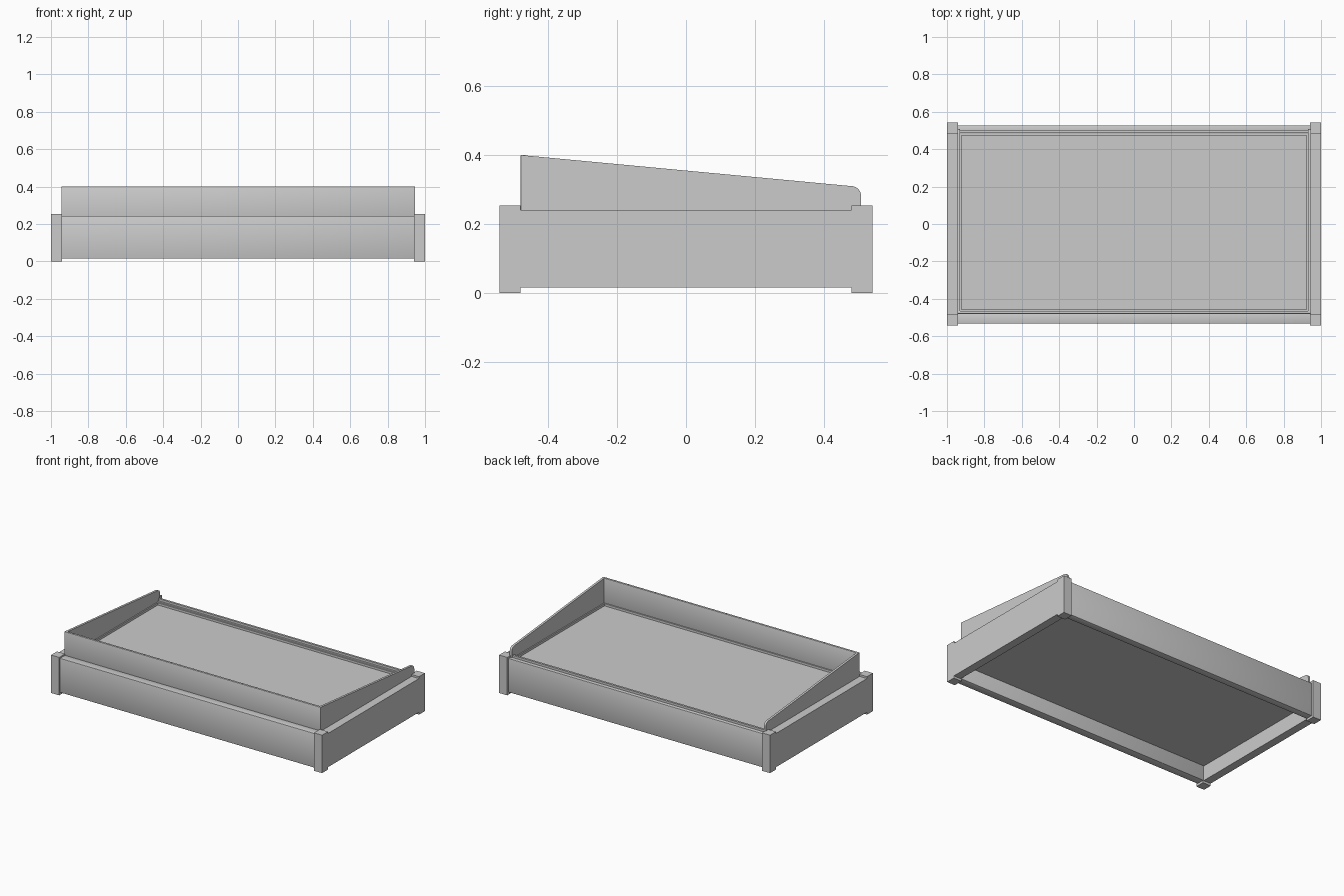
import bpy
import bmesh
from math import sin, cos, pi

cube = bpy.data.objects.get("Cube")
if cube:
    bpy.data.objects.remove(cube, do_unlink=True)

grey = bpy.data.materials.new("plain_grey")
grey.use_nodes = True
colour = (0.6, 0.6, 0.6, 1)
grey.diffuse_color = colour
grey.node_tree.nodes["Principled BSDF"].inputs["Base Color"].default_value = colour


def finish(name, bm, smooth=False):
    bmesh.ops.recalc_face_normals(bm, faces=bm.faces)
    for face in bm.faces:
        face.smooth = smooth
    mesh = bpy.data.meshes.new(name)
    bm.to_mesh(mesh)
    bm.free()
    mesh.materials.append(grey)
    obj = bpy.data.objects.new(name, mesh)
    bpy.context.collection.objects.link(obj)
    return obj


def box(name, xs, ys, zs, eased=False):
    """Box between limits; eased boxes get softly rounded edges."""
    bm = bmesh.new()
    bmesh.ops.create_cube(bm, size=1)
    for v in bm.verts:
        v.co = [lo + (c + 0.5) * (hi - lo) for c, (lo, hi) in zip(v.co, (xs, ys, zs))]
    if eased:
        bmesh.ops.bevel(bm, geom=bm.edges[:], offset=0.002, segments=2,
                        profile=0.5, affect='EDGES')
    return finish(name, bm, eased)


def side_profile(name, x0, x1, outline):
    """Extrude a y-z outline across x."""
    bm = bmesh.new()
    face = bm.faces.new([bm.verts.new((x0, y, z)) for y, z in outline])
    moved = bmesh.ops.extrude_face_region(bm, geom=[face])["geom"]
    verts = [g for g in moved if isinstance(g, bmesh.types.BMVert)]
    bmesh.ops.translate(bm, verts=verts, vec=(x1 - x0, 0, 0))
    return finish(name, bm)


# Sloping guard outline with a rounded back corner
R = 0.028
corner = [(0.508 - R + R * sin(a), 0.282 + R * cos(a))
          for a in [i * pi / 16 for i in range(9)]]
guard = [(-0.478, 0.20), (-0.478, 0.40)] + corner + [(0.508, 0.20)]

# Posts, end boards, guards and ledges, mirrored left and right
for side, s in (("left", 1), ("right", -1)):
    def span(a, b):
        return tuple(sorted((s * a, s * b)))
    box(side + "_front_post", span(0.94, 1), (-0.542, -0.48), (0, 0.253))
    box(side + "_back_post", span(0.94, 1), (0.48, 0.542), (0, 0.253))
    box(side + "_end_board", span(0.945, 0.999), (-0.48, 0.48), (0.015, 0.24))
    side_profile(side + "_guard", *span(0.93, 0.945), guard)
    box(side + "_ledge", span(0.922, 0.93), (-0.465, 0.48), (0.20, 0.235))

# Long boards of the base
box("front_board", (-0.945, 0.945), (-0.532, -0.478), (0.015, 0.243), True)
box("back_board", (-0.945, 0.945), (0.48, 0.527), (0.015, 0.24), True)

# Tall front guard, low back lip and the ledges against them
box("front_guard", (-0.945, 0.945), (-0.48, -0.465), (0.20, 0.40), True)
box("front_ledge", (-0.93, 0.93), (-0.465, -0.457), (0.20, 0.235))
box("back_lip", (-0.93, 0.93), (0.488, 0.502), (0.20, 0.255))
box("back_ledge", (-0.93, 0.93), (0.472, 0.48), (0.20, 0.235))

# Thick tray panel, set inside the frame
box("tray_panel", (-0.945, 0.945), (-0.478, 0.48), (0.115, 0.22))
